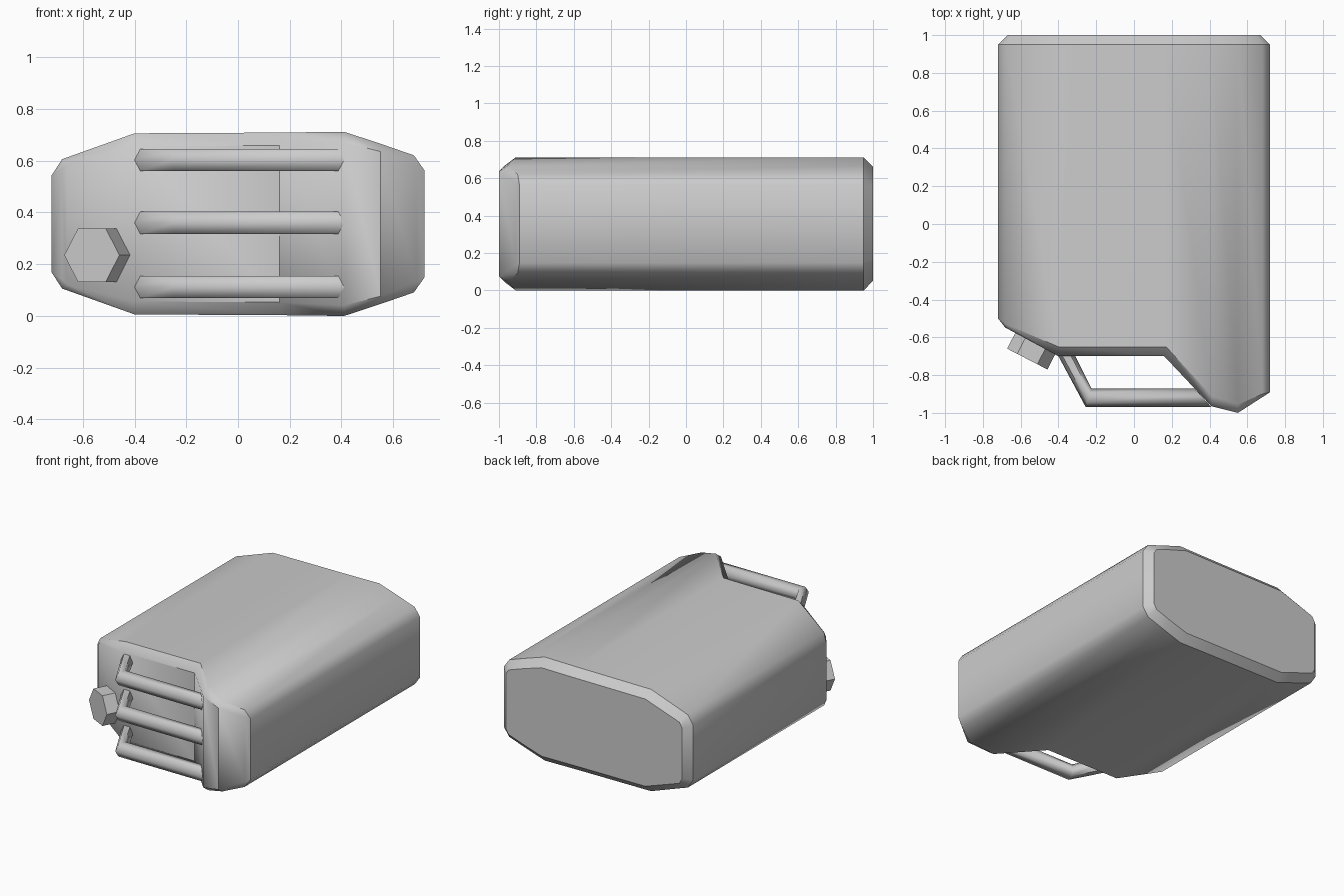
import bpy, bmesh, math
from mathutils import Vector, Matrix

if "Cube" in bpy.data.objects:
    bpy.data.objects.remove(bpy.data.objects["Cube"])

ZC = 0.356


def make_object(name, bm, smooth_angle=None):
    bmesh.ops.remove_doubles(bm, verts=bm.verts, dist=1e-4)
    bmesh.ops.recalc_face_normals(bm, faces=bm.faces)
    mesh = bpy.data.meshes.new(name)
    bm.to_mesh(mesh)
    bm.free()
    ob = bpy.data.objects.new(name, mesh)
    bpy.context.collection.objects.link(ob)
    if smooth_angle:
        bpy.ops.object.select_all(action='DESELECT')
        ob.select_set(True)
        bpy.context.view_layer.objects.active = ob
        bpy.ops.object.shade_smooth_by_angle(angle=math.radians(smooth_angle))
    return ob


def bridge(bm, a, b):
    n = len(a)
    for i in range(n):
        j = (i + 1) % n
        bm.faces.new((a[i], a[j], b[j], b[i]))


# Can body: stations across x as (x, half height, y), mirrored about mid height
rim = [(-.72, .188, -.50), (-.68, .25, -.53), (-.40, .35, -.65), (.17, .353, -.65),
       (.41, .356, -.91), (.55, .31, -.955), (.68, .265, -.90), (.72, .208, -.89)]
front = [(-.68, .215, -.55), (-.66, .235, -.56), (-.40, .30, -.70), (.16, .303, -.70),
         (.41, .315, -.965), (.55, .28, -1.0), (.69, .222, -.91), (.72, .208, -.89)]
back_rim = [(x, h, .95) for x, h, y in rim]
back = [(-.67, .175, 1), (-.65, .21, 1), (-.39, .30, 1), (.17, .302, 1),
        (.40, .304, 1), (.54, .26, 1), (.65, .222, 1), (.67, .19, 1)]

bm = bmesh.new()
rings = []
for st in (back, back_rim, rim, front):
    top = [bm.verts.new((x, y, ZC + h)) for x, h, y in st]
    bottom = [bm.verts.new((x, y, ZC - h)) for x, h, y in st]
    rings.append(top + bottom[::-1])
for a, b in zip(rings, rings[1:]):
    bridge(bm, a, b)
bm.faces.new(rings[0])
f = rings[-1]
for i in range(7):
    bm.faces.new((f[i], f[i + 1], f[14 - i], f[15 - i]))
make_object("can_body", bm, 41)

# Three hexagonal handle bars, mitred at the bend and cut along the wall
outer = [(-.40, -.70), (-.255, -.97), (.41, -.97)]
inner = [(-.31, -.70), (-.225, -.87), (.32, -.87)]
for k, z in enumerate((.112, .36, .603)):
    bm = bmesh.new()
    rings = []
    for o, i in zip(outer, inner):
        o, i = Vector(o), Vector(i)
        ring = []
        for s in range(6):
            a = math.radians(60 * s)
            p = (o + i) / 2 + (o - i) / 2 * math.cos(a)
            ring.append(bm.verts.new((p.x, p.y, z + .05 * math.sin(a))))
        rings.append(ring)
    bridge(bm, rings[0], rings[1])
    bridge(bm, rings[1], rings[2])
    bm.faces.new(rings[0])
    bm.faces.new(rings[2])
    make_object("handle_bar_%d" % (k + 1), bm, 65)

# Hexagonal filler cap on the slanted shoulder
n = Vector((-.46, -.89, 0)).normalized()
u = Vector((-n.y, n.x, 0))
tip = Vector((-.565, -.715, .235))
depth = .13
rot = Matrix((u, Vector((0, 0, 1)).cross(Vector((0, 0, 0))) + n.cross(u), n)).transposed().to_4x4()
bm = bmesh.new()
bmesh.ops.create_cone(bm, cap_ends=True, segments=6, radius1=.12, radius2=.12, depth=depth,
                      matrix=Matrix.Translation(tip - n * depth / 2) @ rot
                      @ Matrix.Rotation(math.radians(90), 4, 'Z'))
ob = make_object("filler_cap", bm)
# turn so that two corners point sideways
far = max(abs((v.co - tip).dot(u)) for v in ob.data.vertices)
if far < .115:
    m = Matrix.Translation(tip) @ Matrix.Rotation(math.radians(30), 4, n) @ Matrix.Translation(-tip)
    ob.data.transform(m)
